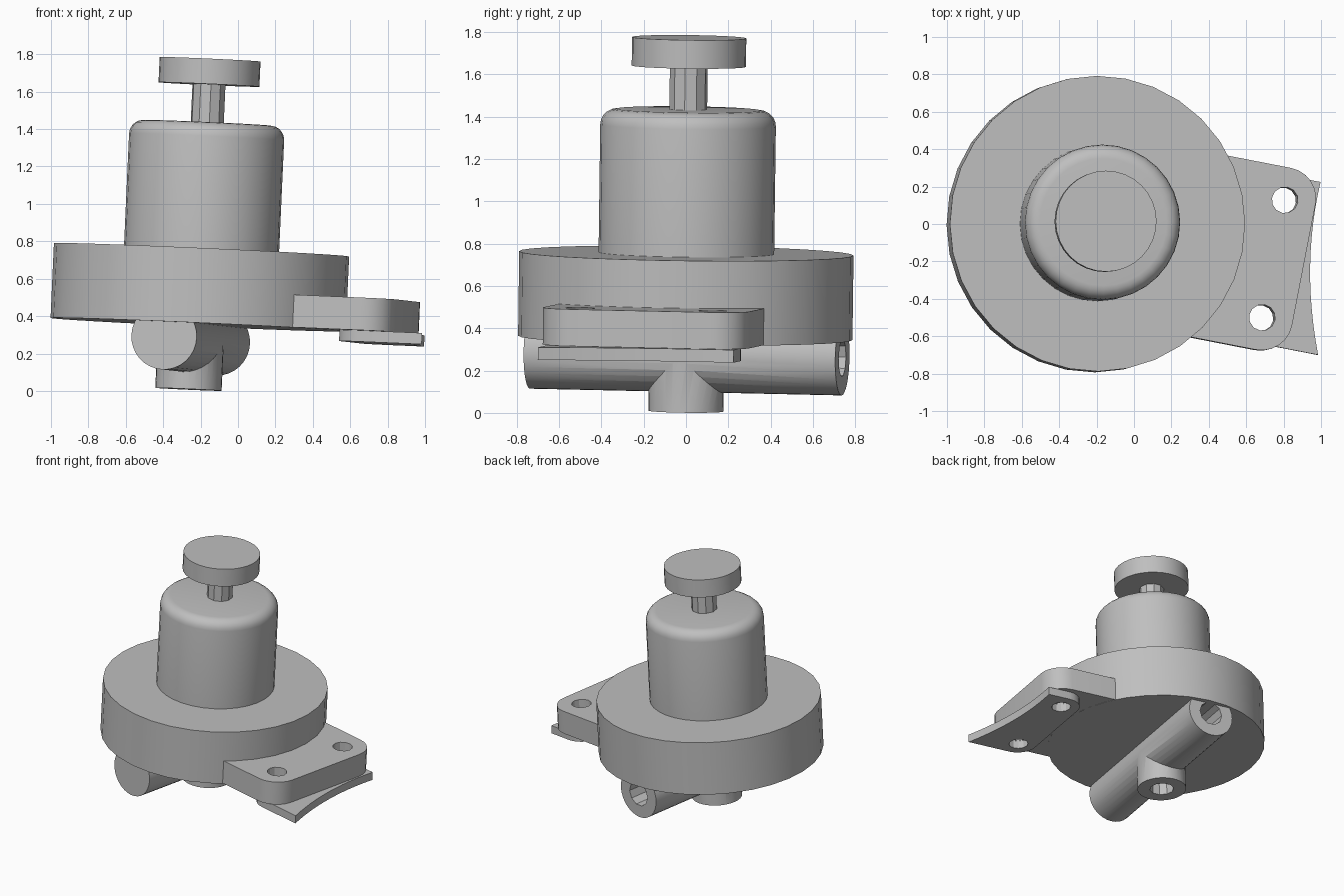
import bpy
import bmesh
from math import cos, sin, pi, radians
from mathutils import Matrix

default = bpy.data.objects.get("Cube")
if default:
    bpy.data.objects.remove(default, do_unlink=True)

# Whole assembly leans slightly and is turned about its main axis
FRAME = (Matrix.Translation((-0.229, -0.008, 0))
         @ Matrix.Rotation(0.045, 4, 'Y')
         @ Matrix.Rotation(-0.013, 4, 'X')
         @ Matrix.Rotation(radians(-11), 4, 'Z'))

grey = bpy.data.materials.new("cast grey")
grey.use_nodes = True
colour = (0.52, 0.52, 0.52, 1)
grey.diffuse_color = colour
grey.node_tree.nodes["Principled BSDF"].inputs["Base Color"].default_value = colour


def arc(cx, cy, r, a0, a1, steps):
    """Points on an arc, angles in degrees."""
    return [(cx + r * cos(radians(a0 + (a1 - a0) * i / steps)),
             cy + r * sin(radians(a0 + (a1 - a0) * i / steps)))
            for i in range(steps + 1)]


def finish(name, bm):
    bmesh.ops.recalc_face_normals(bm, faces=bm.faces[:])
    mesh = bpy.data.meshes.new(name)
    bm.to_mesh(mesh)
    bm.free()
    mesh.materials.append(grey)
    obj = bpy.data.objects.new(name, mesh)
    bpy.context.collection.objects.link(obj)
    obj.matrix_world = FRAME
    return obj


def prism(name, outline, z0, z1, place=Matrix()):
    """Extrude an outline from z0 to z1."""
    bm = bmesh.new()
    face = bm.faces.new([bm.verts.new((x, y, z0)) for x, y in outline])
    out = bmesh.ops.extrude_face_region(bm, geom=[face])
    top = [v for v in out["geom"] if isinstance(v, bmesh.types.BMVert)]
    bmesh.ops.translate(bm, verts=top, vec=(0, 0, z1 - z0))
    bm.transform(place)
    return finish(name, bm)


def cylinder(name, r, z0, z1, sides, x=0, y=0, place=Matrix()):
    return prism(name, arc(x, y, r, 0, 360, sides)[:-1], z0, z1, place)


def lathe(name, profile, sides):
    """Revolve (radius, height) points into a closed solid."""
    bm = bmesh.new()
    rings = [[bm.verts.new((r * cos(2 * pi * i / sides), r * sin(2 * pi * i / sides), z))
              for i in range(sides)] for r, z in profile]
    for low, high in zip(rings, rings[1:]):
        for i in range(sides):
            j = (i + 1) % sides
            bm.faces.new((low[i], low[j], high[j], high[i]))
    bm.faces.new(rings[0])
    bm.faces.new(rings[-1])
    return finish(name, bm)


def activate(obj):
    bpy.ops.object.select_all(action='DESELECT')
    obj.select_set(True)
    bpy.context.view_layer.objects.active = obj


def combine(obj, tool, operation):
    """Apply a boolean and discard the tool."""
    mod = obj.modifiers.new("boolean", 'BOOLEAN')
    mod.object, mod.operation, mod.solver = tool, operation, 'EXACT'
    activate(obj)
    bpy.ops.object.modifier_apply(modifier=mod.name)
    bpy.data.objects.remove(tool, do_unlink=True)


# Base disc, round-shouldered housing, stem and knob on the main axis
parts = [
    cylinder("base_disc", 0.79, 0.355, 0.755, 32),
    lathe("housing", [(0.415, 0.74)] + arc(0.34, 1.36, 0.075, 0, 90, 5), 32),
    cylinder("stem", 0.09, 1.42, 1.65, 10),
    cylinder("knob", 0.27, 1.64, 1.775, 32),
]

# Mounting flange with rounded outer corners
flange = prism("mounting_flange",
               [(0.45, -0.495)] + arc(0.97, -0.33, 0.165, -90, 0, 6)
               + arc(0.97, 0.33, 0.165, 0, 90, 6) + [(0.45, 0.495)],
               0.356, 0.53)

# Thin bracket plate: rounded inner corners, skewed hollow outer edge
outer = []
for i in range(13):
    t = i / 12
    outer.append((1.309 - 0.163 * t - 0.2 * t * (1 - t), -0.455 + 0.91 * t))
bracket = prism("bracket_plate",
                outer + arc(0.97, 0.32, 0.135, 90, 180, 6)
                + arc(0.97, -0.32, 0.135, 180, 270, 6), 0.295, 0.355)

# Bolt holes through flange and bracket
for part in (flange, bracket):
    for side in (-1, 1):
        combine(part, cylinder("hole_cutter", 0.07, 0.2, 0.7, 12, 0.97, side * 0.32),
                'DIFFERENCE')

# Cross pipe with a downward port, bored from the back end and from below
along_y = Matrix.Translation((-0.037, 0, 0.275)) @ Matrix.Rotation(radians(-90), 4, 'X')
pipe = cylinder("cross_pipe", 0.178, -0.75, 0.75, 32, place=along_y)
combine(pipe, cylinder("port", 0.1775, 0.007, 0.275, 32, -0.037), 'UNION')
combine(pipe, cylinder("pipe_bore", 0.09, -0.02, 0.9, 10, place=along_y), 'DIFFERENCE')
combine(pipe, cylinder("port_bore", 0.088, -0.1, 0.275, 10, -0.037), 'DIFFERENCE')

for obj in parts + [flange, bracket, pipe]:
    activate(obj)
    bpy.ops.object.shade_smooth_by_angle(angle=radians(29))
